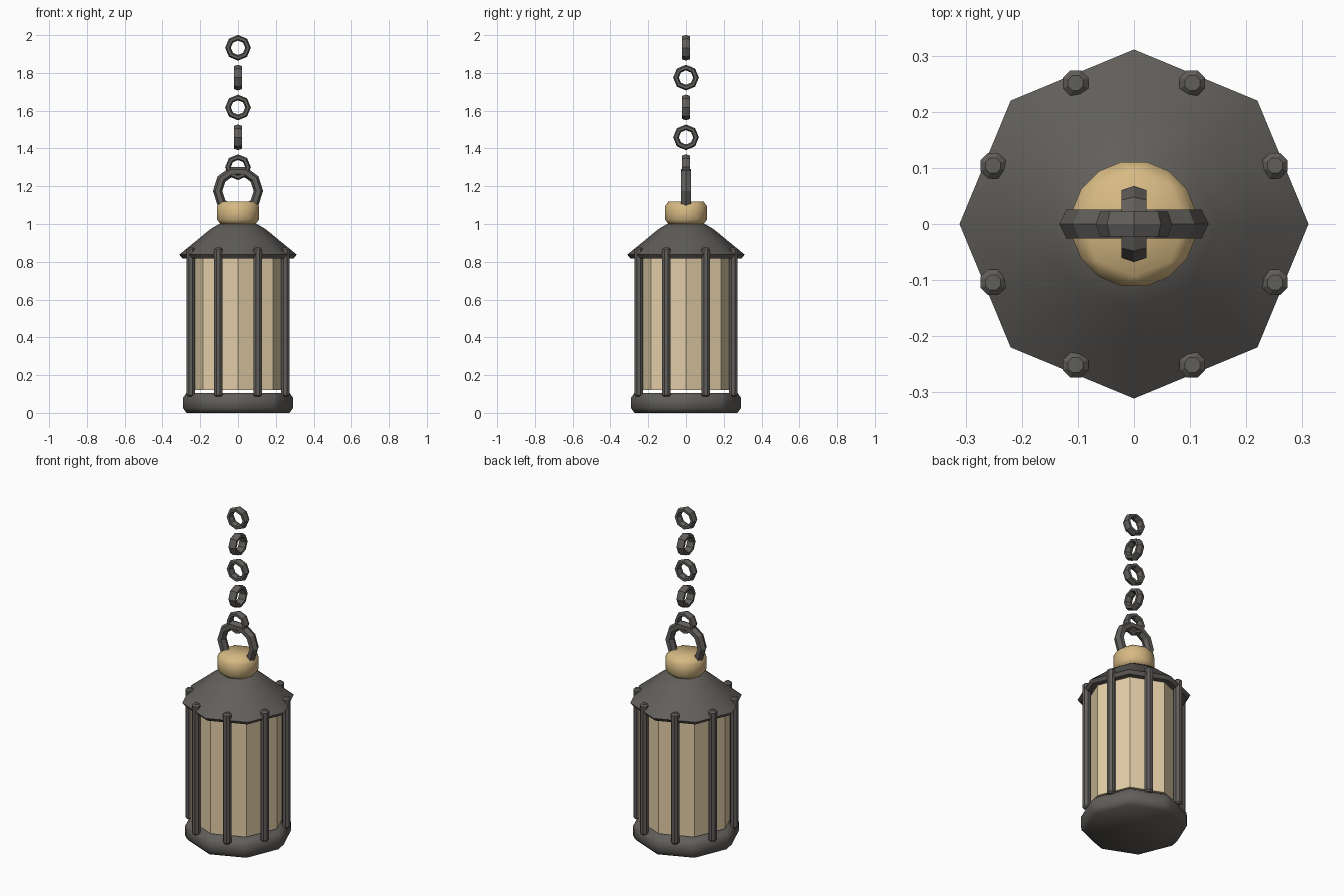
import bpy, math
from math import pi, sin, cos

if "Cube" in bpy.data.objects:
    bpy.data.objects.remove(bpy.data.objects["Cube"])


def material(name, color):
    m = bpy.data.materials.new(name)
    m.diffuse_color = color
    m.use_nodes = True
    m.node_tree.nodes["Principled BSDF"].inputs["Base Color"].default_value = m.diffuse_color
    return m


IRON = material("dark_iron", (0.12, 0.113, 0.104, 1))
BRASS = material("brass", (0.68, 0.49, 0.23, 1))
GLASS = material("warm_glass", (0.76, 0.61, 0.38, 1))


def finish(ob, name, mat, bevel=0, smooth=None):
    ob.name = name
    ob.data.materials.append(mat)
    if bevel:
        b = ob.modifiers.new("bevel", 'BEVEL')
        b.width = bevel
        b.segments = 1
        b.limit_method = 'ANGLE'
        b.angle_limit = math.radians(30)
        bpy.ops.object.modifier_apply(modifier=b.name)
    if smooth:
        bpy.ops.object.shade_smooth_by_angle(angle=math.radians(smooth))
    return ob


def octagon_stack(name, profile, mat, bevel=0, smooth=None):
    """Eight-sided solid with corners on the axes, from (radius, z) rings."""
    verts = [(r * cos(k * pi / 4), r * sin(k * pi / 4), z)
             for r, z in profile for k in range(8)]
    n = len(profile)
    faces = [tuple(range(7, -1, -1)), tuple(range((n - 1) * 8, n * 8))]
    for i in range(n - 1):
        for k in range(8):
            j = (k + 1) % 8
            faces.append((i * 8 + k, i * 8 + j, i * 8 + 8 + j, i * 8 + 8 + k))
    me = bpy.data.meshes.new(name)
    me.from_pydata(verts, [], faces)
    ob = bpy.data.objects.new(name, me)
    bpy.context.collection.objects.link(ob)
    bpy.ops.object.select_all(action='DESELECT')
    ob.select_set(True)
    bpy.context.view_layer.objects.active = ob
    return finish(ob, name, mat, bevel, smooth)


def ring(name, z, major, minor, segs, stretch, turn):
    """Upright low-poly ring, widened along its axis."""
    bpy.ops.mesh.primitive_torus_add(major_radius=major, minor_radius=minor,
                                     major_segments=segs, minor_segments=6,
                                     location=(0, 0, z), rotation=(pi / 2, 0, turn))
    ob = bpy.context.object
    ob.scale = (1, 1, stretch)
    return finish(ob, name, IRON)


# Base, glass body, roof and brass cap
octagon_stack("base", [(0.30, 0), (0.30, 0.106)], IRON, 0.025, 50)
octagon_stack("glass_body", [(0.262, 0.12), (0.262, 0.83)], GLASS)
octagon_stack("roof", [(0.295, 0.818), (0.311, 0.838), (0.22, 0.912),
                       (0.15, 0.97), (0.105, 0.998), (0.08, 1.002)], IRON, 0, 50)
octagon_stack("cap", [(0.12, 0.998), (0.12, 1.12)], BRASS, 0.025, 50)

# Eight bars centred on the glass panes
for k in range(8):
    a = (k + 0.5) * pi / 4
    bpy.ops.mesh.primitive_cylinder_add(vertices=8, radius=0.0245, depth=0.79,
                                        location=(0.272 * cos(a), 0.272 * sin(a), 0.481),
                                        rotation=(0, 0, a))
    ob = bpy.context.object
    # taper both ends
    top = bpy.context.object.data
    finish(ob, f"bar_{k + 1}", IRON)
    b = ob.modifiers.new("bevel", 'BEVEL')
    b.width = 0.009
    b.segments = 1
    b.limit_method = 'ANGLE'
    b.angle_limit = math.radians(60)

# Carrying ring and hanging chain
ring("handle_ring", 1.175, 0.108, 0.025, 10, 1.2, 0)
for k in range(5):
    ring(f"chain_link_{k + 1}", 1.301 + 0.158 * k, 0.053, 0.015, 8, 1.7,
         (k % 2) * pi / 2)
